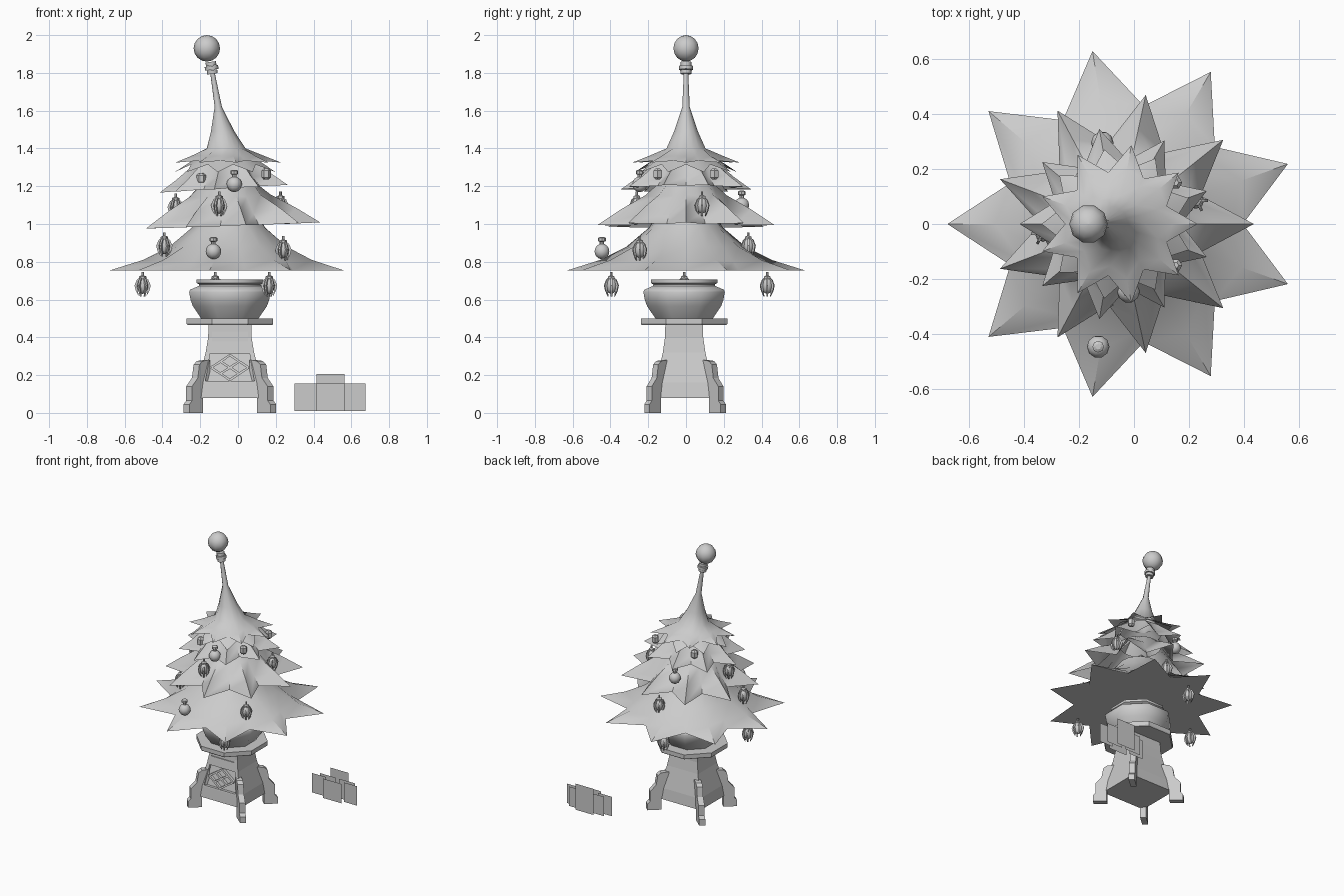
import bpy, bmesh, math
from mathutils import Vector, Matrix

if "Cube" in bpy.data.objects:
    bpy.data.objects.remove(bpy.data.objects["Cube"])

CX, CY = -0.043, -0.01
SY = 0.88                      # pedestal is shallower than wide
grey = bpy.data.materials.new("plain_grey")
grey.diffuse_color = (0.6, 0.6, 0.6, 1)
grey.use_nodes = True
grey.node_tree.nodes["Principled BSDF"].inputs["Base Color"].default_value = grey.diffuse_color


def make(name, verts, faces, smooth=None, flip=False):
    me = bpy.data.meshes.new(name)
    me.from_pydata(verts, [], faces)
    bm = bmesh.new()
    bm.from_mesh(me)
    bmesh.ops.recalc_face_normals(bm, faces=bm.faces)
    if flip:
        bmesh.ops.reverse_faces(bm, faces=bm.faces)
    bm.to_mesh(me)
    bm.free()
    me.materials.append(grey)
    ob = bpy.data.objects.new(name, me)
    bpy.context.collection.objects.link(ob)
    if smooth:
        bpy.ops.object.select_all(action='DESELECT')
        ob.select_set(True)
        bpy.context.view_layer.objects.active = ob
        bpy.ops.object.shade_smooth_by_angle(angle=math.radians(smooth))
    return ob


def loft(name, rings, caps=(True, True), smooth=None, flip=False):
    """Skin a stack of equal-length rings of points."""
    n = len(rings[0])
    verts = [p for ring in rings for p in ring]
    faces = [(k*n+i, k*n+(i+1) % n, (k+1)*n+(i+1) % n, (k+1)*n+i)
             for k in range(len(rings)-1) for i in range(n)]
    if caps[0]:
        faces.append(tuple(range(n))[::-1])
    if caps[1]:
        faces.append(tuple(range(len(verts)-n, len(verts))))
    return make(name, verts, faces, smooth, flip)


def circle(x, y, z, r, n, turn=0.0):
    return [(x+r*math.cos(turn+2*math.pi*i/n), y+r*math.sin(turn+2*math.pi*i/n), z)
            for i in range(n)]


def lathe(name, x, y, z, profile, n, smooth=None, turn=0.0):
    return loft(name, [circle(x, y, z+h, r, n, turn) for r, h in profile], smooth=smooth)


def ball_profile(r, steps, squash=1.0):
    return [(max(r*math.sin(math.pi*i/steps), 0.001), -r*squash*math.cos(math.pi*i/steps))
            for i in range(steps+1)]


def star_tier(name, rows, start, tilt=0.0, cap=False, flip=False):
    """Nine-pointed branch skirt; rows are (centre x, z tip, tip radius, z valley, valley radius)."""
    rings = []
    for cx, zt, rt, zv, rv in rows:
        ring = []
        for i in range(18):
            a = start + math.pi*i/9
            r, z = (rt, zt) if i % 2 == 0 else (rv, zv)
            ring.append((cx+r*math.cos(a), r*math.sin(a), z+tilt*r*math.cos(a)))
        rings.append(ring)
    return loft(name, rings, (cap, False), 50, flip)


# branch tiers, widest at the bottom
star_tier("branches_bottom", [(-.04, .755, .637, .755, .435), (-.042, .81, .46, .80, .39),
          (-.043, .88, .32, .88, .30), (-.045, .98, .20, .98, .19), (-.045, 1.06, .14, 1.06, .14)],
          math.pi, cap=True)
star_tier("branches_lower", [(-.04, .992, .475, .99, .30), (-.045, 1.075, .35, 1.05, .255),
          (-.05, 1.15, .22, 1.14, .19), (-.055, 1.22, .14, 1.22, .14)], 0, .035, flip=True)
star_tier("branches_middle", [(-.065, 1.187, .35, 1.19, .235), (-.065, 1.25, .26, 1.24, .19),
          (-.065, 1.34, .15, 1.34, .14)], math.pi, .06, flip=True)
star_tier("branches_upper", [(-.06, 1.275, .275, 1.315, .2), (-.06, 1.33, .19, 1.34, .16),
          (-.062, 1.39, .11, 1.39, .10)], math.pi)
star_tier("branches_top", [(-.06, 1.325, .29, 1.335, .19), (-.06, 1.36, .20, 1.36, .155),
          (-.065, 1.40, .105, 1.40, .10), (-.083, 1.49, .064, 1.49, .06),
          (-.105, 1.62, .02, 1.62, .018), (-.135, 1.80, .012, 1.80, .012)], 0)

# leaning collar and ball on the tip
lean = Matrix.Rotation(-.15, 4, 'Y')
for i, (r, h) in enumerate([(.028, 0), (.036, .022), (.028, .044)]):
    ob = lathe("tip_collar_%d" % i, 0, 0, 0, [(r, 0), (r, .02)], 12, 40)
    ob.matrix_world = Matrix.Translation((-.135, 0, 1.795)) @ lean @ Matrix.Translation((0, 0, h))
lathe("tip_ball", -.165, 0, 1.93, ball_profile(.07, 8), 10, 60)

# eight-sided pot
POT = [(.155, .5), (.2, .565), (.213, .6), (.22, .64), (.215, .652), (.168, .672),
       (.166, .68), (.18, .688), (.18, .705), (.16, .705), (.15, .67)]
lathe("pot", CX, CY, 0, [(r*1.06, z) for r, z in POT], 8, 50, math.pi/8)

# pedestal slab and flared body
lathe("slab", CX, CY, 0, [(.243, .465), (.248, .472), (.248, .5)], 8, turn=math.pi/8)
BODY = [(.08, .178), (.16, .168), (.32, .128), (.40, .115), (.47, .113)]


def half_width(z):
    for (z0, w0), (z1, w1) in zip(BODY, BODY[1:]):
        if z <= z1:
            return w0+(w1-w0)*(z-z0)/(z1-z0)
    return BODY[-1][1]


def front_point(x, z, proud):
    return (CX+x, CY-SY*half_width(z)-proud, z)


body = loft("pedestal_body", [[(CX+sx*w, CY+SY*sy*w, z) for sx, sy in ((-1, -1), (1, -1), (1, 1), (-1, 1))]
                              for z, w in BODY])

# recessed panels cut into the front
PANELS = [([(-.13, .168), (.13, .168), (.104, .315), (-.104, .315)], .02),
          ([(-.095, .378), (.095, .378), (.095, .43), (-.095, .43)], .006)]
for pts, depth in PANELS:
    cutter = loft("panel_cutter", [[front_point(x, z, d) for x, z in pts] for d in (.03, -depth)])
    cutter.hide_render = True
    cutter.hide_viewport = True
    mod = body.modifiers.new("panel", 'BOOLEAN')
    mod.operation, mod.solver, mod.object = 'DIFFERENCE', 'EXACT', cutter


# diamond lattice inside the lower panel
def frame(name, pts, width=.012):
    for i in range(len(pts)):
        p, q = Vector(pts[i]), Vector(pts[(i+1) % len(pts)])
        n = (q-p).normalized()
        side = Vector((-n.y, n.x))*width/2
        loft(name, [[front_point(c.x, c.y, d) for c in (p-side, q-side, q+side, p+side)]
                    for d in (0, -.024)])


for sx in (-1, 1):
    frame("lattice_side", [(0, .24), (sx*.05, .208), (sx*.1, .24), (sx*.05, .272)])
for sz in (-1, 1):
    frame("lattice_middle", [(0, .24), (.05, .24+sz*.032), (0, .24+sz*.066), (-.05, .24+sz*.032)])

# diagonal stepped legs at the four corners
LEG = [(.225, 0), (.325, 0), (.325, .045), (.305, .065), (.305, .14), (.262, .185),
       (.25, .255), (.225, .275), (.17, .28), (.17, .10), (.225, .085)]
for k in range(4):
    a = math.pi/4 + k*math.pi/2
    d, s = Vector((math.cos(a), math.sin(a)*SY, 0)), Vector((-math.sin(a), math.cos(a)*SY, 0))
    rings = [[tuple(Vector((CX, -.005, z)) + d*r + s*t) for r, z in LEG] for t in (-.022, .022)]
    loft("leg_%d" % k, rings)


# hanging ornaments
def bauble(x, y, z, r=.041):
    lathe("bauble", x, y, z, ball_profile(r, 8), 10, 60)
    lathe("bauble_cap", x, y, z+r-.006, [(.012, 0), (.012, .016), (.021, .02), (.021, .036), (.01, .042)], 8)


def lantern(x, y, z):
    lathe("lantern_bulb", x, y, z, ball_profile(.03, 6, 1.5), 8, 60)
    lathe("lantern_cap", x, y, z+.035, [(.02, 0), (.02, .012), (.007, .018), (.007, .036)], 6)
    for k in range(6):
        a = k*math.pi/3
        d, s = Vector((math.cos(a), math.sin(a), 0)), Vector((-math.sin(a), math.cos(a), 0))
        rib = [(.01, .045), (.03, .03), (.043, 0), (.036, -.028), (.02, -.058), (.026, -.025), (.03, 0), (.018, .026)]
        rings = [[tuple(Vector((x, y, z+h)) + d*r + s*t) for r, h in rib] for t in (-.005, .005)]
        loft("lantern_rib", rings)


for p in [(-.13, -.445, .855), (-.02, -.245, 1.21), (-.115, .295, 1.1)]:
    bauble(*p)
for p in [(-.505, -.01, .675), (-.12, .43, .675), (.165, -.395, .675), (.24, -.245, .865),
          (-.39, -.125, .885), (-.01, .33, .885), (-.1, -.26, 1.1), (.225, .085, 1.1),
          (-.33, -.035, 1.09)]:
    lantern(*p)
for x, y, z in [(.15, .15, 1.265), (.15, -.15, 1.265), (-.195, -.16, 1.24), (-.19, .17, 1.25)]:
    lathe("small_ornament", x, y, z, [(.012, -.03), (.025, -.018), (.025, .018), (.012, .03)], 6)

# thin upright gift cards beside the pedestal
for x0, x1, y, top in [(.3, .415, .445, .155), (.415, .565, .415, .155), (.565, .675, .445, .155),
                       (.415, .565, .50, .205), (.345, .475, .475, .155), (.505, .635, .475, .155)]:
    make("gift_card", [(x0, y, .01), (x1, y, .01), (x1, y, top), (x0, y, top)], [(0, 1, 2, 3)])
